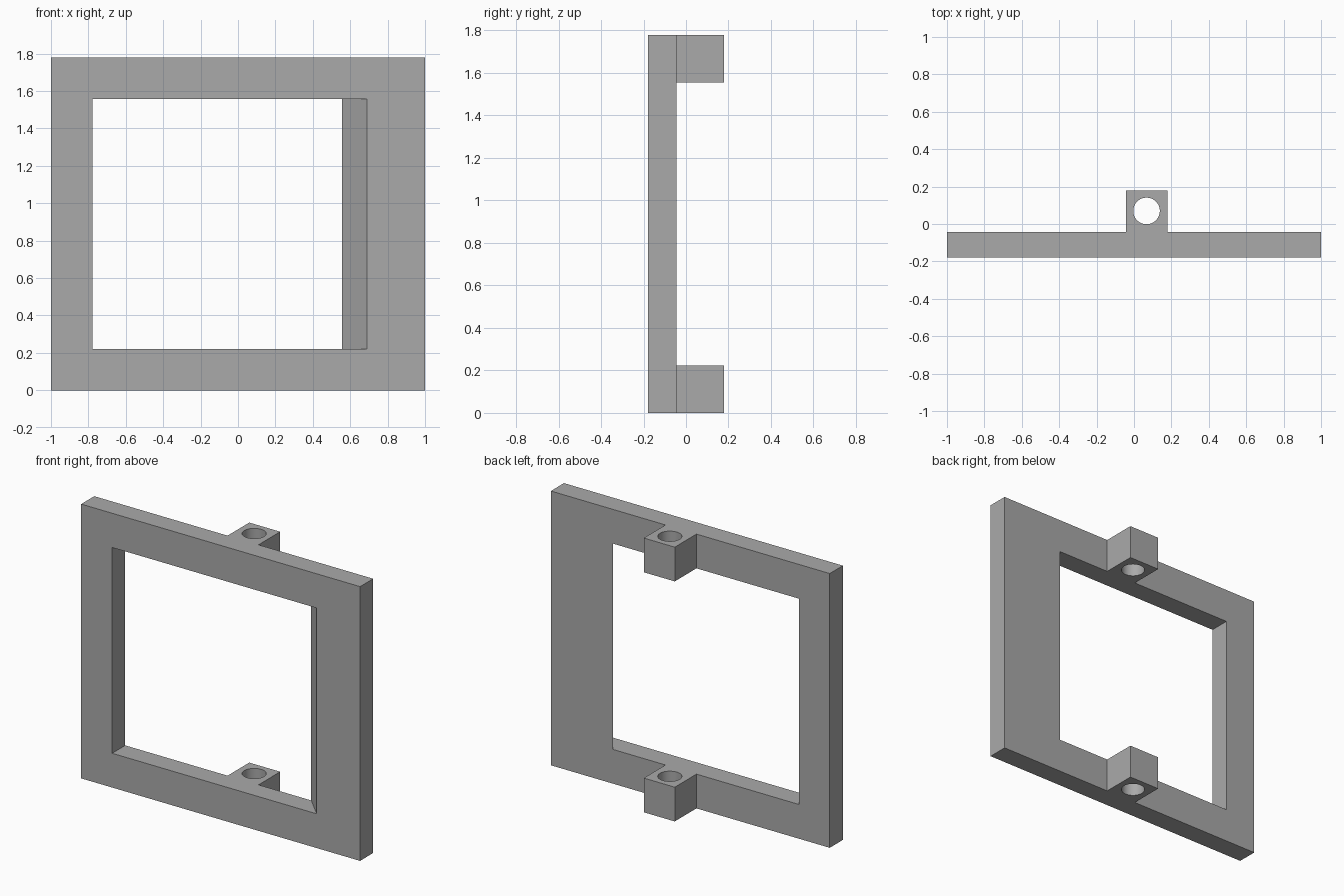
import bpy
import bmesh
import math

cube = bpy.data.objects.get("Cube")
if cube:
    bpy.data.objects.remove(cube, do_unlink=True)

# Main dimensions
HEIGHT = 1.778
BAR = 0.222
FRONT, PLATE_BACK, LUG_BACK = -0.178, -0.044, 0.178
LUG_X = 0.067

grey = bpy.data.materials.new("grey")
grey.use_nodes = True
colour = (0.4, 0.4, 0.4, 1)
grey.diffuse_color = colour
grey.node_tree.nodes["Principled BSDF"].inputs["Base Color"].default_value = colour


def new_object(name, bm):
    bmesh.ops.recalc_face_normals(bm, faces=bm.faces)
    mesh = bpy.data.meshes.new(name)
    bm.to_mesh(mesh)
    bm.free()
    mesh.materials.append(grey)
    obj = bpy.data.objects.new(name, mesh)
    bpy.context.collection.objects.link(obj)
    return obj


def box(name, low, high):
    bm = bmesh.new()
    bmesh.ops.create_cube(bm, size=1)
    for v in bm.verts:
        v.co = [high[i] if v.co[i] > 0 else low[i] for i in range(3)]
    return new_object(name, bm)


def combine(target, tool, operation):
    mod = target.modifiers.new(operation.lower(), "BOOLEAN")
    mod.operation = operation
    mod.solver = "EXACT"
    mod.object = tool
    bpy.context.view_layer.objects.active = target
    bpy.ops.object.modifier_apply(modifier=mod.name)
    bpy.data.objects.remove(tool, do_unlink=True)


# Rectangular frame: front and back rings, with one slanted inner side
def ring(bm, y, inner_right):
    outer = [(-1, 0), (1, 0), (1, HEIGHT), (-1, HEIGHT)]
    top = HEIGHT - BAR
    left = BAR - 1
    inner = [(left, BAR), (inner_right, BAR), (inner_right, top), (left, top)]
    return [[bm.verts.new((x, y, z)) for x, z in loop] for loop in (outer, inner)]


bm = bmesh.new()
front_out, front_in = ring(bm, FRONT, 0.689)
back_out, back_in = ring(bm, PLATE_BACK, 0.556)
loops = [front_out, front_in, back_in, back_out]
for a, b in zip(loops, loops[1:] + loops[:1]):
    for i in range(4):
        j = (i + 1) % 4
        bm.faces.new((a[i], a[j], b[j], b[i]))
frame = new_object("frame", bm)

# Two hinge lugs on the back, joined to the frame
for z in (0, HEIGHT - BAR):
    lug = box("hinge_lug", (LUG_X - BAR / 2, PLATE_BACK, z),
              (LUG_X + BAR / 2, LUG_BACK, z + BAR))
    combine(frame, lug, "UNION")

# Pin hole through both lugs
bm = bmesh.new()
bmesh.ops.create_cone(bm, cap_ends=True, segments=64, radius1=0.071,
                      radius2=0.071, depth=HEIGHT * 1.2)
bmesh.ops.translate(bm, verts=bm.verts, vec=(LUG_X, 0.07, HEIGHT / 2))
pin_cutter = new_object("pin_cutter", bm)
combine(frame, pin_cutter, "DIFFERENCE")

# Smooth hole walls, sharp edges everywhere else
bpy.ops.object.select_all(action="DESELECT")
frame.select_set(True)
bpy.context.view_layer.objects.active = frame
bpy.ops.object.shade_smooth_by_angle(angle=math.radians(30))
